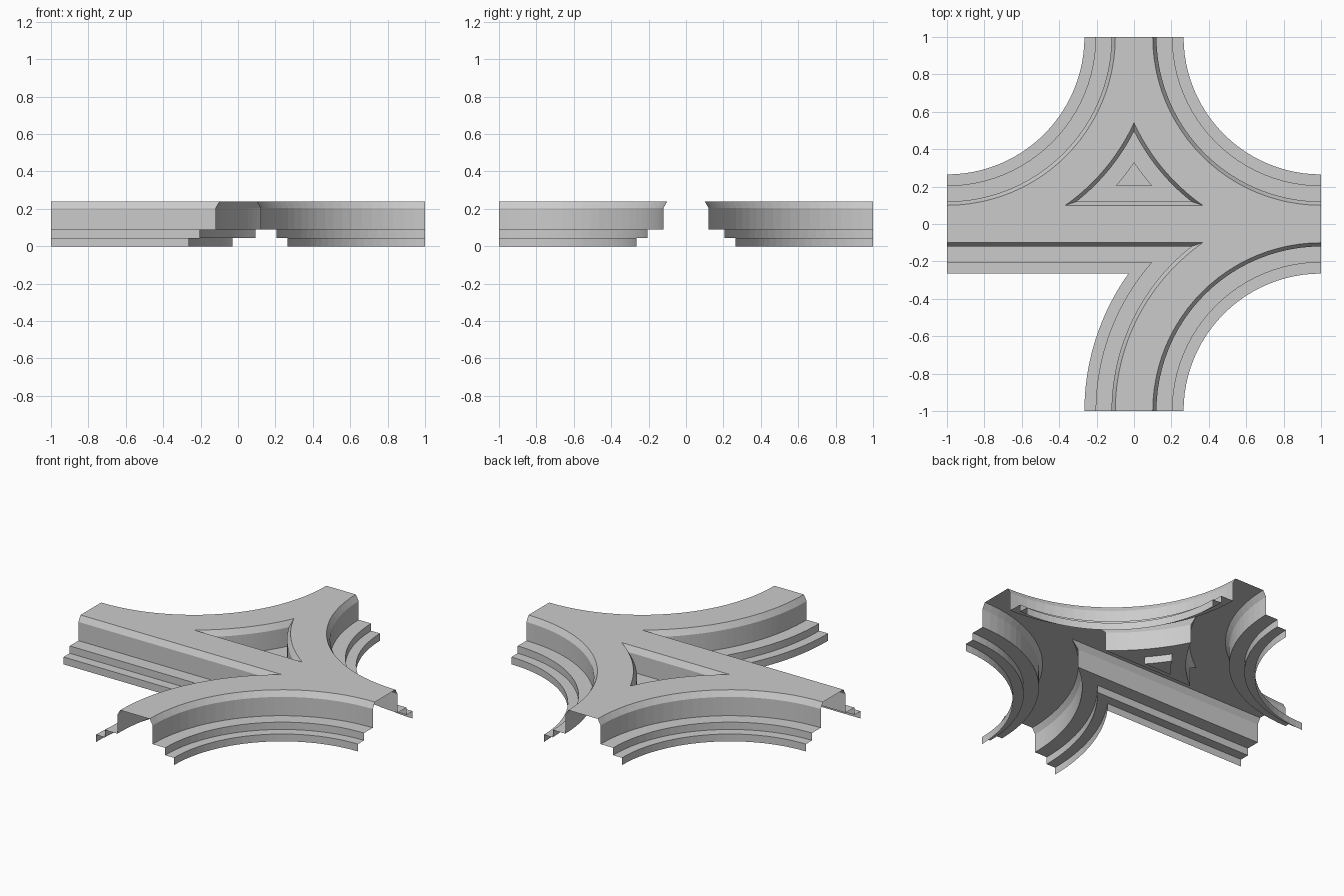
import bpy
import bmesh
from math import sqrt, sin, cos, atan2, pi

cube = bpy.data.objects.get("Cube")
if cube:
    bpy.data.objects.remove(cube, do_unlink=True)

grey = bpy.data.materials.new("plain_grey")
grey.use_nodes = True
grey.diffuse_color = (0.6, 0.6, 0.6, 1)
grey.node_tree.nodes["Principled BSDF"].inputs["Base Color"].default_value = (0.6, 0.6, 0.6, 1)

# Embankment section: (distance from road centreline, height)
SECTION = [(0.10, 0.24), (0.12, 0.205), (0.12, 0.09), (0.205, 0.09),
           (0.205, 0.045), (0.265, 0.045), (0.265, 0.0)]
SEGMENTS = 24


def arc(centre, start, end):
    """Points on the circle about centre, from start to end the short way."""
    cx, cy = centre
    radius = sqrt((start[0] - cx) ** 2 + (start[1] - cy) ** 2)
    a = atan2(start[1] - cy, start[0] - cx)
    sweep = atan2(end[1] - cy, end[0] - cx) - a
    sweep = (sweep + pi) % (2 * pi) - pi
    angles = [a + sweep * i / SEGMENTS for i in range(SEGMENTS + 1)]
    return [(cx + radius * cos(t), cy + radius * sin(t)) for t in angles]


def corner(sx, sy):
    """Inside edge of a quarter bend around the corner (sx, sy)."""
    return lambda d: arc((sx, sy), (sx * d, sy), (sx, sy * d))


def meet(d):
    """x where a bend's outer edge crosses the straight road's edge."""
    return 1 - sqrt((1 + d) ** 2 - (1 - d) ** 2)


def fork(d):
    """Straight road edge joined to the outside of the front bend."""
    return [(-1, -d)] + arc((1, -1), (meet(d), -d), (-d, -1))


def island(d):
    """Curved triangle enclosed by the two rear bends and the straight."""
    peak = (0, 1 - sqrt((1 + d) ** 2 - 1))
    right = arc((1, 1), (meet(d), d), peak)
    left = arc((-1, 1), peak, (-meet(d), d))
    return right + left[1:]


def finish(name, bm):
    bm.normal_update()
    if sum(f.normal.z * f.calc_area() for f in bm.faces) < 0:
        bmesh.ops.reverse_faces(bm, faces=bm.faces[:])
    mesh = bpy.data.meshes.new(name)
    bm.to_mesh(mesh)
    bm.free()
    mesh.materials.append(grey)
    bpy.context.collection.objects.link(bpy.data.objects.new(name, mesh))


def bank(name, outline, section, closed=False):
    """Loft an outline down the stepped section."""
    bm = bmesh.new()
    rows = [[bm.verts.new((x, y, z)) for x, y in outline(d)] for d, z in section]
    count = len(rows[0])
    for upper, lower in zip(rows, rows[1:]):
        for i in range(count if closed else count - 1):
            j = (i + 1) % count
            bm.faces.new((upper[i], upper[j], lower[j], lower[i]))
    if closed:
        bm.faces.new(rows[-1])
    finish(name, bm)


# Stepped banks along every road edge
bank("back_left_bank", corner(1, 1), SECTION)
bank("back_right_bank", corner(-1, 1), SECTION)
bank("front_left_bank", corner(1, -1), SECTION)
bank("front_right_bank", fork, SECTION)
# Sunken island, which closes before reaching the lowest step
bank("sunken_island", island, SECTION[:5], closed=True)

# Flat road deck with the island cut out
half, top = SECTION[0]
outer = (corner(1, 1)(half)[::-1] + corner(-1, 1)(half)
         + fork(half) + corner(1, -1)(half))
bm = bmesh.new()
edges = []
for loop in (outer, island(half)[:]):
    verts = [bm.verts.new((x, y, top)) for x, y in loop]
    edges += [bm.edges.new((v, verts[i - 1])) for i, v in enumerate(verts)]
bmesh.ops.triangle_fill(bm, use_beauty=True, edges=edges, normal=(0, 0, 1))
bmesh.ops.dissolve_limit(bm, angle_limit=0.01, verts=bm.verts[:], edges=bm.edges[:],
                         use_dissolve_boundaries=False)
finish("road_deck", bm)
